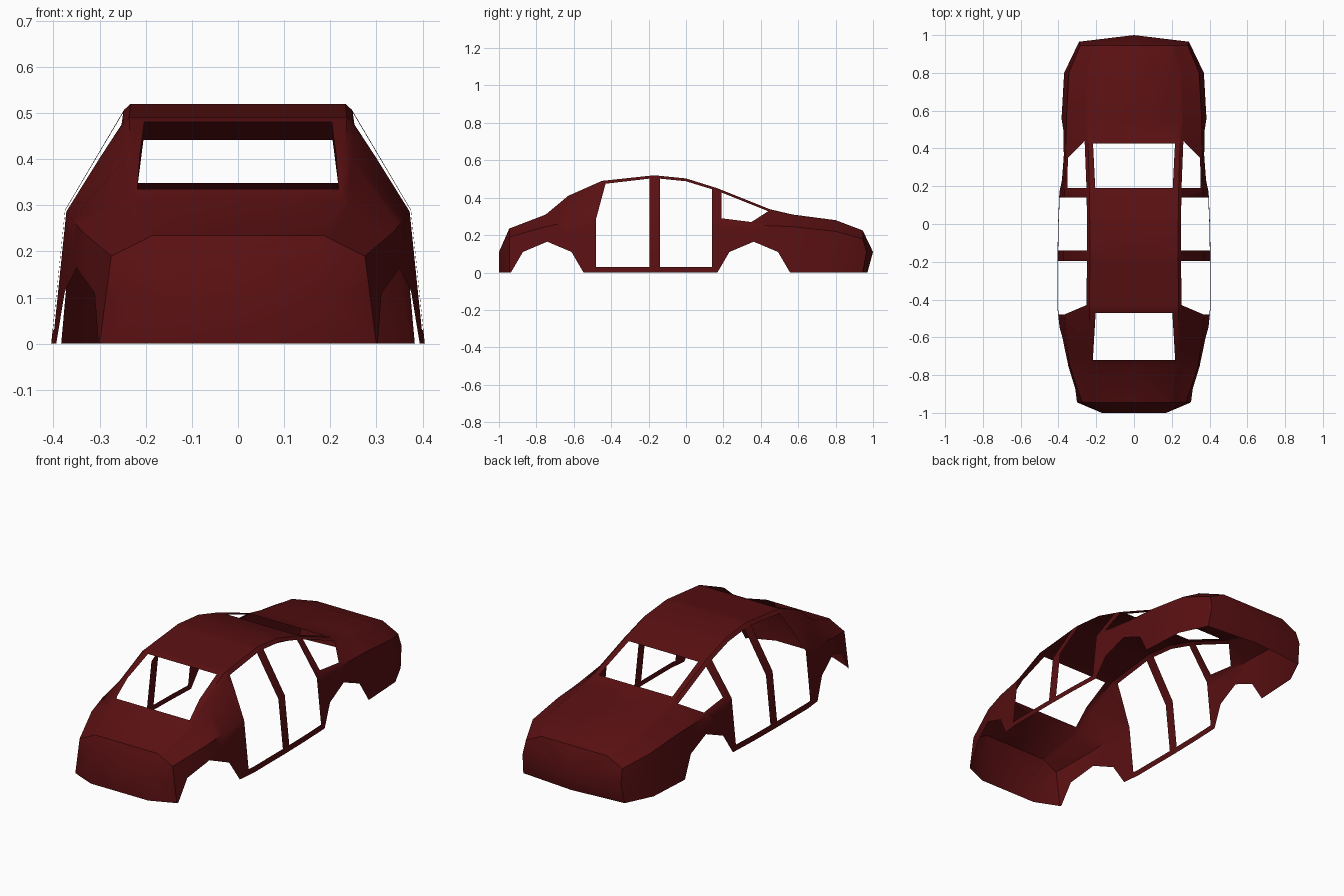
import bpy, bmesh, math
from mathutils import Vector

if "Cube" in bpy.data.objects:
    bpy.data.objects.remove(bpy.data.objects["Cube"])

# Half cross-sections along the car: y, sill x, belt x, belt z, rail x, rail drop, top z
STATIONS = [
    (-0.945, 0.300, 0.275, 0.190, 0.200, 0.008, 0.235),
    (-0.75, 0.365, 0.340, 0.245, 0.240, 0.010, 0.310),
    (-0.63, 0.385, 0.358, 0.270, 0.246, 0.012, 0.410),
    (-0.45, 0.405, 0.375, 0.290, 0.250, 0.013, 0.490),
    (-0.17, 0.405, 0.375, 0.290, 0.247, 0.013, 0.520),
    (0.00, 0.402, 0.373, 0.283, 0.248, 0.013, 0.503),
    (0.17, 0.395, 0.367, 0.270, 0.250, 0.013, 0.450),
    (0.45, 0.386, 0.360, 0.250, 0.258, 0.010, 0.338),
    (0.57, 0.383, 0.357, 0.245, 0.262, 0.010, 0.310),
    (0.80, 0.370, 0.345, 0.220, 0.255, 0.010, 0.280),
    (0.945, 0.300, 0.285, 0.180, 0.210, 0.008, 0.225),
]


def section(y, sx, bx, bz, rx, drop, tz):
    mid = sx + (bx - sx) * 0.11 / bz
    bulge = 0.02 if y > 0.9 else 0.0
    return [(sx, y, 0), (mid, y + bulge, 0.11), (bx, y, bz),
            (rx, y, tz - drop), (rx - 0.014, y, tz), (0, y, tz)]


rings = [section(*s) for s in STATIONS]
# Nose: flat front face, tail: shallow V
corner, nose = (0.17, -1, 0.11), (0, -1, 0.11)
rings.insert(0, [(0.17, -1, 0)] + [corner] * 4 + [nose])
rings.insert(0, [(0, -1, 0)] + [nose] * 5)
rings.append([(0, 0.97, 0)] + [(0, 1, 0.11)] * 5)

bm = bmesh.new()
grid = [[bm.verts.new(p) for p in ring] for ring in rings]
for a, b in zip(grid, grid[1:]):
    for i in range(5):
        bm.faces.new((a[i], b[i], b[i + 1], a[i + 1]))
bmesh.ops.remove_doubles(bm, verts=bm.verts, dist=1e-4)
bmesh.ops.recalc_face_normals(bm, faces=bm.faces)
if max(bm.faces, key=lambda f: f.calc_center_median().z).normal.z < 0:
    bmesh.ops.reverse_faces(bm, faces=bm.faces)


def cut_opening(poly, u, v):
    """Cut a convex opening, given in the plane of axes u and v, out of the shell."""
    n = len(poly)
    cu, cv = sum(p[0] for p in poly) / n, sum(p[1] for p in poly) / n
    sides = []
    for (a, b), (c, d) in zip(poly, poly[1:] + poly[:1]):
        co, no = Vector(), Vector()
        co[u], co[v], no[u], no[v] = a, b, d - b, a - c
        mid = Vector()
        mid[u], mid[v] = cu, cv
        if (mid - co).dot(no) > 0:
            no.negate()
        sides.append((co, no.normalized()))

    def overlaps(f):
        return all(max(w.co[k] for w in f.verts) > min(p[j] for p in poly) and
                   min(w.co[k] for w in f.verts) < max(p[j] for p in poly)
                   for j, k in enumerate((u, v)))

    for co, no in sides:
        faces = [f for f in bm.faces if overlaps(f)]
        geom = list({e for f in faces for e in (*f.verts, *f.edges)}) + faces
        bmesh.ops.bisect_plane(bm, geom=geom, dist=1e-5, plane_co=co, plane_no=no)
    gone = [f for f in bm.faces
            if all((f.calc_center_median() - co).dot(no) < 0 for co, no in sides)]
    bmesh.ops.delete(bm, geom=gone, context='FACES')


# Door openings and rear quarter window (y, z)
cut_opening([(-0.48, 0.03), (-0.195, 0.03), (-0.195, 0.502), (-0.43, 0.475), (-0.48, 0.29)], 1, 2)
cut_opening([(-0.14, 0.03), (0.14, 0.03), (0.14, 0.445), (0, 0.488), (-0.14, 0.502)], 1, 2)
cut_opening([(0.19, 0.29), (0.35, 0.27), (0.44, 0.328), (0.19, 0.428)], 1, 2)
# Wheel arches (y, z)
for c in (-0.742, 0.362):
    cut_opening([(c - 0.2, -0.01), (c - 0.13, 0.11), (c, 0.165), (c + 0.13, 0.11), (c + 0.2, -0.01)], 1, 2)
# Windscreen and rear window (x, y)
cut_opening([(-0.1, -0.72), (0.218, -0.72), (0.203, -0.47), (-0.1, -0.47)], 0, 1)
cut_opening([(-0.1, 0.19), (0.205, 0.19), (0.217, 0.425), (-0.1, 0.425)], 0, 1)

# Body shell, mirrored across the centre line
mesh = bpy.data.meshes.new("car_body_shell")
bm.to_mesh(mesh)
bm.free()
body = bpy.data.objects.new("car_body_shell", mesh)
bpy.context.collection.objects.link(body)
paint = bpy.data.materials.new("dark_red_paint")
paint.diffuse_color = (0.1, 0.005, 0.006, 1)
paint.use_nodes = True
paint.node_tree.nodes["Principled BSDF"].inputs["Base Color"].default_value = paint.diffuse_color
mesh.materials.append(paint)
bpy.context.view_layer.objects.active = body
body.select_set(True)
bpy.ops.object.shade_smooth_by_angle(angle=math.radians(35))
mirror = body.modifiers.new("mirror", 'MIRROR')
mirror.use_clip = True
mirror.merge_threshold = 0.0005
